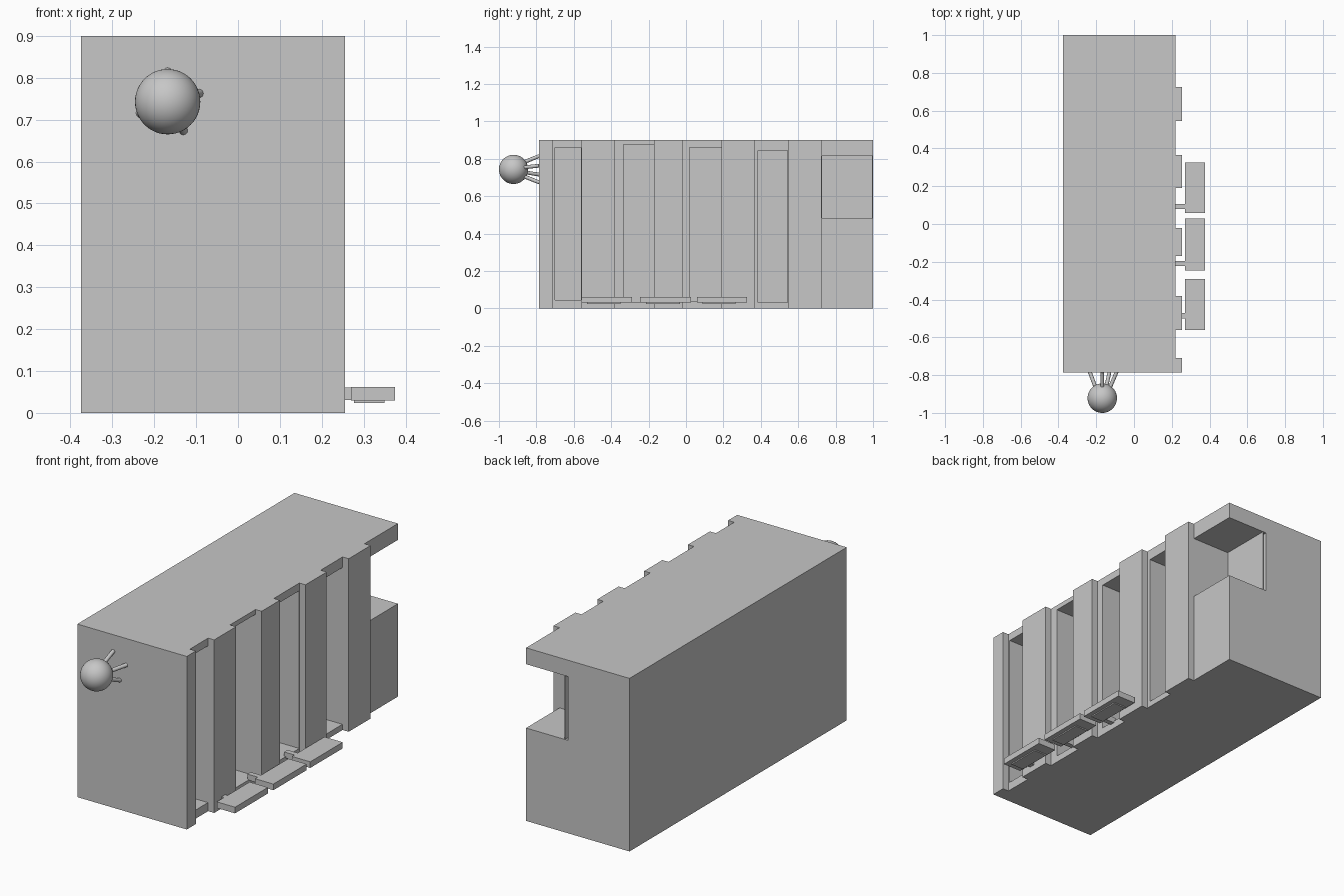
import bpy
import bmesh
from mathutils import Vector

if "Cube" in bpy.data.objects:
    bpy.data.objects.remove(bpy.data.objects["Cube"], do_unlink=True)

GREY = (0.57, 0.57, 0.57, 1)
grey = bpy.data.materials.new("plain grey")
grey.use_nodes = True
grey.diffuse_color = GREY
grey.node_tree.nodes["Principled BSDF"].inputs["Base Color"].default_value = GREY


def finish(name, bm):
    bmesh.ops.recalc_face_normals(bm, faces=bm.faces)
    mesh = bpy.data.meshes.new(name)
    bm.to_mesh(mesh)
    bm.free()
    mesh.materials.append(grey)
    obj = bpy.data.objects.new(name, mesh)
    bpy.context.scene.collection.objects.link(obj)
    return obj


def box(name, x, y, z):
    """Box given by its lower and upper limit on each axis."""
    bm = bmesh.new()
    bmesh.ops.create_cube(bm, size=1)
    for v in bm.verts:
        v.co = [lim[0] if c < 0 else lim[1] for c, lim in zip(v.co, (x, y, z))]
    return finish(name, bm)


def rod(name, start, end, radius):
    start, end = Vector(start), Vector(end)
    bm = bmesh.new()
    bmesh.ops.create_cone(bm, cap_ends=True, segments=16, radius1=radius,
                          radius2=radius, depth=(end - start).length)
    obj = finish(name, bm)
    obj.location = (start + end) / 2
    obj.rotation_mode = 'QUATERNION'
    obj.rotation_quaternion = (end - start).to_track_quat('Z', 'Y')
    return obj


def smooth(obj):
    bpy.ops.object.select_all(action='DESELECT')
    obj.select_set(True)
    bpy.context.view_layer.objects.active = obj
    bpy.ops.object.shade_smooth_by_angle()


# Main block: floor plan with pillars along the left side, extruded upward
BACK, FRONT, WALL, PILLAR, HEIGHT = 1.0, -0.785, 0.22, 0.255, 0.9
pillars = [(FRONT, -0.71), (-0.56, -0.38), (-0.17, -0.02), (0.19, 0.365), (0.545, 0.725)]
plan = [(-0.375, BACK), (-0.375, FRONT)]
for i, (a, b) in enumerate(pillars):
    if i:
        plan.append((WALL, a))
    plan += [(PILLAR, a), (PILLAR, b), (WALL, b)]
plan.append((WALL, BACK))

bm = bmesh.new()
base = bm.faces.new([bm.verts.new((x, y, 0)) for x, y in plan])
top = bmesh.ops.extrude_face_region(bm, geom=[base])["geom"]
bmesh.ops.translate(bm, vec=(0, 0, HEIGHT),
                    verts=[v for v in top if isinstance(v, bmesh.types.BMVert)])
body = finish("main_block", bm)

# Tall recesses between the pillars and the open corner at the back
DEEP, OUT, GAP = -0.02, 0.3, 0.001
cuts = [(-0.70, -0.56, 0.045, 0.86), (-0.335, -0.17, 0.035, 0.875),
        (0.02, 0.19, 0.04, 0.86), (0.385, 0.545, 0.03, 0.845)]
cutters = [box("recess_cutter", (DEEP, OUT), (a, b - GAP), (lo, hi)) for a, b, lo, hi in cuts]
cutters.append(box("corner_cutter", (DEEP, OUT), (0.725 + GAP, 1.1), (0.483, 0.815)))
for cutter in cutters:
    cutter.hide_render = True
    mod = body.modifiers.new("cut", 'BOOLEAN')
    mod.operation = 'DIFFERENCE'
    mod.solver = 'EXACT'
    mod.object = cutter
graph = bpy.context.evaluated_depsgraph_get()
cut_mesh = bpy.data.meshes.new_from_object(body.evaluated_get(graph))
body.modifiers.clear()
body.data = cut_mesh
for cutter in cutters:
    bpy.data.objects.remove(cutter, do_unlink=True)

# Thin panel standing just off the inner wall of the open corner
box("corner_panel", (-0.004, 0), (0.727, 0.998), (0.483, 0.815))

# Three flat signs on short arms, each with a plain plate underneath
signs = [(-0.56, -0.29, -0.5, -0.47, PILLAR), (-0.245, 0.028, -0.222, -0.195, WALL),
         (0.058, 0.325, 0.08, 0.107, WALL)]
for i, (a, b, arm_a, arm_b, root) in enumerate(signs, 1):
    box(f"sign_board_{i}", (0.27, 0.375), (a, b), (0.03, 0.062))
    box(f"sign_arm_{i}", (root - 0.01, 0.271), (arm_a, arm_b), (0.031, 0.061))
    box(f"sign_plate_{i}", (0.277, 0.35), (a + 0.03, b - 0.06), (0.024, 0.031))

# Ball held off the front wall by four splayed rods
centre = Vector((-0.168, -0.922, 0.743))
bm = bmesh.new()
bmesh.ops.create_uvsphere(bm, u_segments=48, v_segments=24, radius=0.078)
ball = finish("ball", bm)
ball.location = centre
smooth(ball)
for i, (dx, dz) in enumerate([(0, 0.072), (0.076, 0.02), (0.038, -0.07), (-0.066, -0.028)], 1):
    inner = centre + Vector((dx * 0.5, 0.05, dz * 0.5))
    outer = centre + Vector((dx, 0.138, dz))
    smooth(rod(f"ball_rod_{i}", inner, outer, 0.01))
